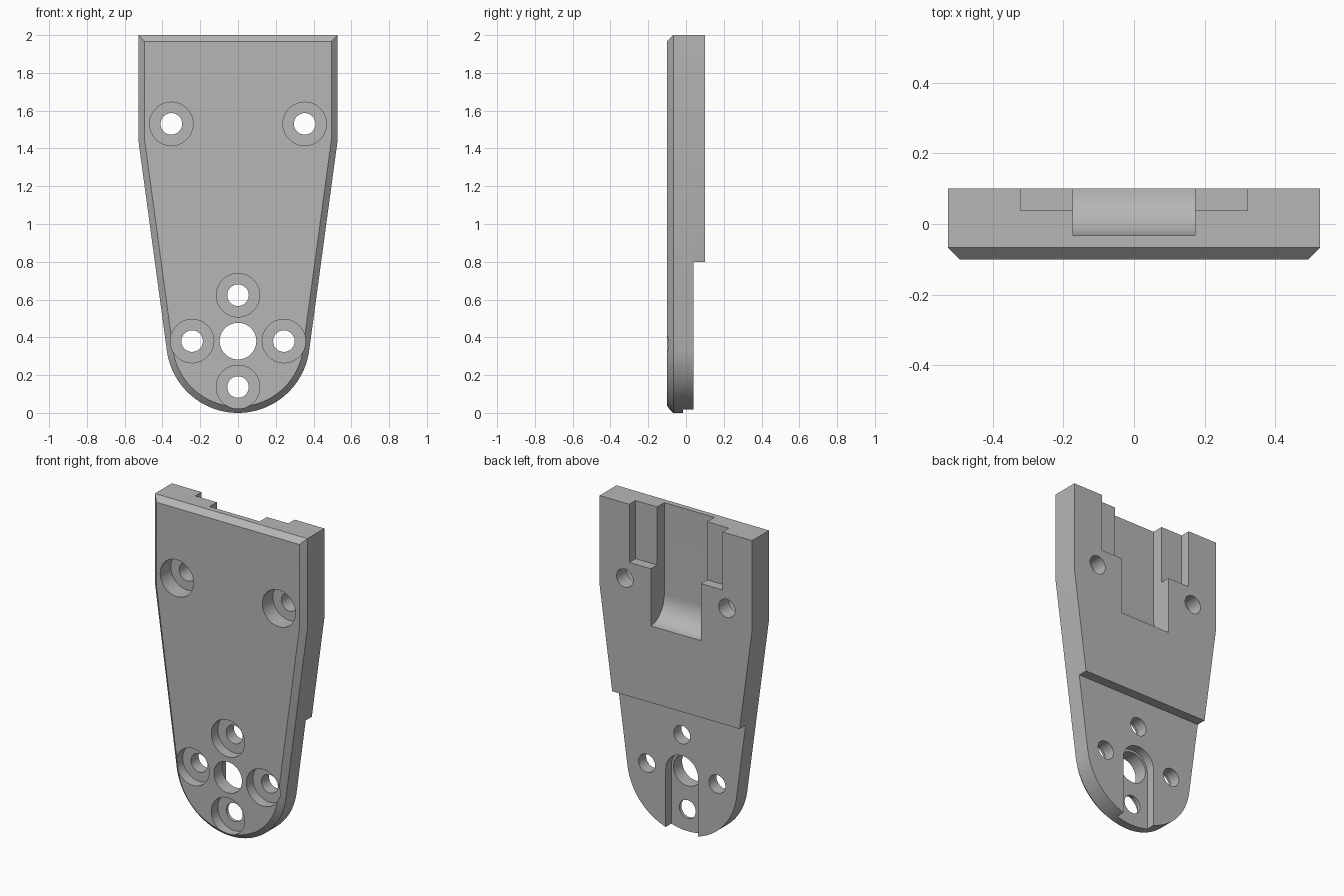
import bpy
import bmesh
from math import sin, cos, atan2, acos, hypot, pi

old = bpy.data.objects.get("Cube")
if old:
    bpy.data.objects.remove(old, do_unlink=True)

# Main dimensions
HALF_W, HEIGHT, SHOULDER = 0.527, 2.0, 1.44
RADIUS, CENTRE = 0.38, 0.38
FRONT, BACK, CHAMFER = -0.1, 0.1, 0.033

grey = bpy.data.materials.new("plain grey")
grey.use_nodes = True
colour = (0.47, 0.47, 0.47, 1)
grey.diffuse_color = colour
grey.node_tree.nodes["Principled BSDF"].inputs["Base Color"].default_value = colour


def loft(name, rings):
    """Closed solid through rings that have equal point counts."""
    bm = bmesh.new()
    loops = [[bm.verts.new(p) for p in ring] for ring in rings]
    for low, high in zip(loops, loops[1:]):
        for i in range(len(low)):
            j = (i + 1) % len(low)
            bm.faces.new((low[i], low[j], high[j], high[i]))
    bm.faces.new(loops[0])
    bm.faces.new(loops[-1])
    bmesh.ops.recalc_face_normals(bm, faces=bm.faces)
    mesh = bpy.data.meshes.new(name)
    bm.to_mesh(mesh)
    bm.free()
    obj = bpy.data.objects.new(name, mesh)
    bpy.context.collection.objects.link(obj)
    mesh.materials.append(grey)
    return obj


def along_y(profile, y):
    return [(x, y, z) for x, z in profile]


def arc(cx, cz, r, start, end, steps):
    angles = [start + (end - start) * i / steps for i in range(steps + 1)]
    return [(cx + r * cos(a), cz + r * sin(a)) for a in angles]


def outline(inset):
    """Tapered plate outline with a round lower end, moved inward by inset."""
    rise = SHOULDER - CENTRE
    tangent = atan2(rise, HALF_W) - acos(RADIUS / hypot(HALF_W, rise))
    r, w = RADIUS - inset, HALF_W - inset
    shoulder = CENTRE + (r - cos(tangent) * w) / sin(tangent)
    top = HEIGHT - inset
    return (arc(0, CENTRE, r, -pi - tangent, tangent, 64)
            + [(w, shoulder), (w, top), (-w, top), (-w, shoulder)])


# Plate body with a chamfered front edge
plate = loft("mounting_plate", [along_y(outline(CHAMFER), FRONT),
                                along_y(outline(0), FRONT + CHAMFER),
                                along_y(outline(0), BACK)])


def cut(cutter):
    cutter.hide_render = True
    mod = plate.modifiers.new("cut", "BOOLEAN")
    mod.operation = "DIFFERENCE"
    mod.solver = "EXACT"
    mod.object = cutter
    bpy.context.view_layer.objects.active = plate
    bpy.ops.object.modifier_apply(modifier=mod.name)
    bpy.data.objects.remove(cutter, do_unlink=True)


def cut_prism(profile, y0, y1):
    cut(loft("cutter", [along_y(profile, y0), along_y(profile, y1)]))


def cut_box(w, z0, z1, y0):
    cut_prism([(-w, z0), (w, z0), (w, z1), (-w, z1)], y0, 0.3)


def cut_hole(x, z, r, y0, y1):
    cut_prism(arc(x, z, r, 0, 2 * pi, 48)[:-1], y0, y1)


# Thinner lower back and the shallow shelf at the top
cut_box(1, -0.5, 0.8, 0.04)
cut_box(0.322, 1.637, 2.3, 0.038)

# Deep top channel with a curved lower end
floor, lip, curve = -0.033, 1.28, 0.15
side = [(BACK - (BACK - floor) * cos(t), lip + curve * (1 - sin(t)))
        for t in (pi / 2 * i / 16 for i in range(17))]
side += [(0.3, lip), (0.3, 2.3), (floor, 2.3)]
cut(loft("cutter", [[(x, y, z) for y, z in side] for x in (-0.173, 0.173)]))

# Round-ended slot in the lower back
cut_prism(arc(0, CENTRE, 0.112, 0, pi, 24) + [(-0.112, -0.3), (0.112, -0.3)],
          -0.015, 0.3)

# Centre hole and counterbored screw holes
cut_hole(0, CENTRE, 0.097, -0.3, 0.3)
screws = [(s * 0.353, 1.53, 0.105) for s in (-1, 1)]
screws += [(s * 0.243, CENTRE, 0.065) for s in (-1, 1)]
screws += [(0, CENTRE + s * 0.243, 0.065) for s in (-1, 1)]
for x, z, depth in screws:
    cut_hole(x, z, 0.057, -0.3, 0.3)
    cut_hole(x, z, 0.115, -0.3, FRONT + depth)

# Smooth the round walls and keep the edges sharp
bpy.ops.object.select_all(action="DESELECT")
plate.select_set(True)
bpy.context.view_layer.objects.active = plate
bpy.ops.object.shade_smooth_by_angle(angle=pi / 7)
